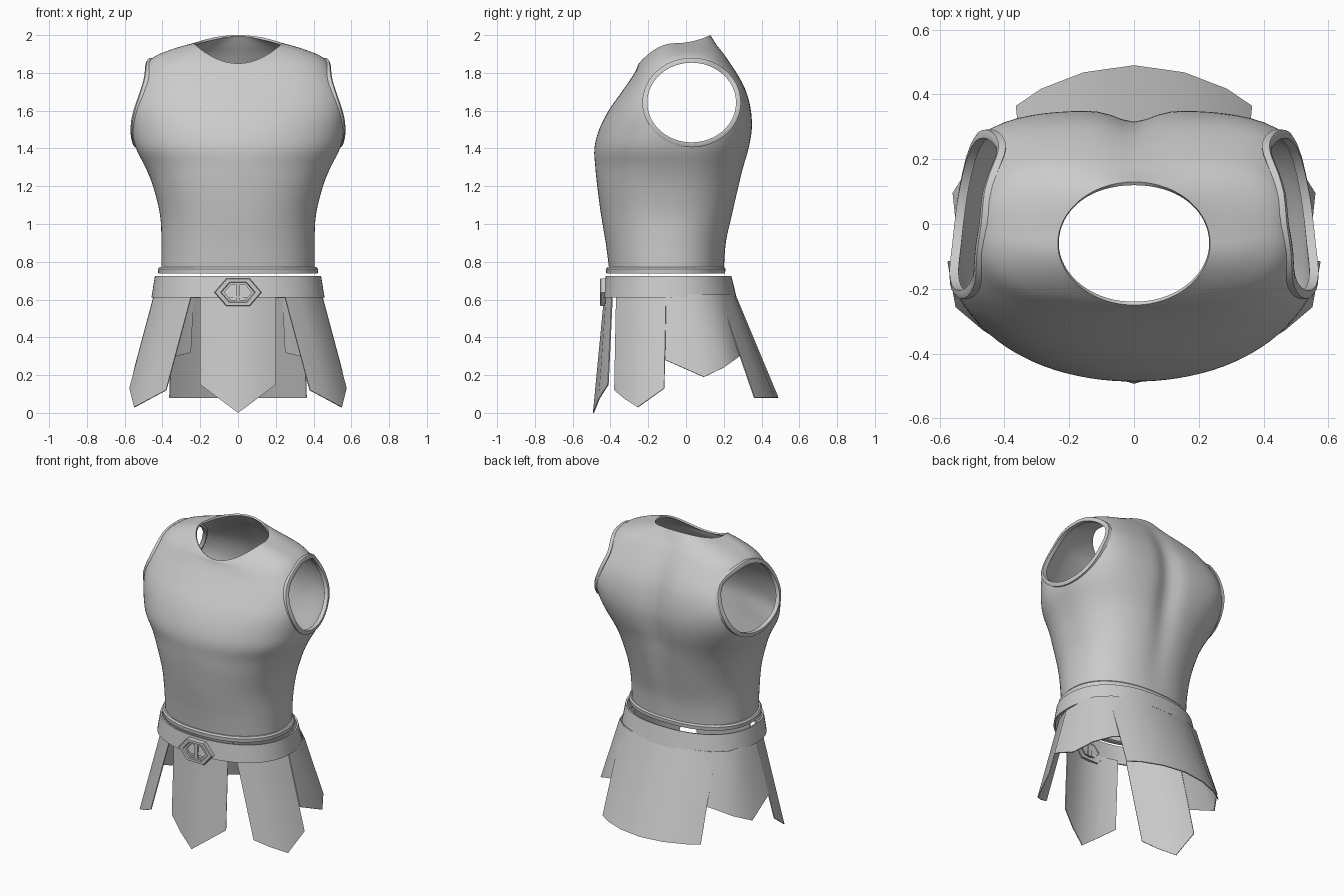
import bpy, bmesh, math
from mathutils import Vector
from mathutils.bvhtree import BVHTree

if "Cube" in bpy.data.objects:
    bpy.data.objects.remove(bpy.data.objects["Cube"])

SEG = 96


def make(name, verts, faces, thick=0, offset=-1, mirror=False, angle=35):
    me = bpy.data.meshes.new(name)
    me.from_pydata(verts, [], faces)
    ob = bpy.data.objects.new(name, me)
    bpy.context.collection.objects.link(ob)
    if mirror:
        m = ob.modifiers.new("mirror", 'MIRROR')
        m.use_clip = True
    if thick:
        s = ob.modifiers.new("thickness", 'SOLIDIFY')
        s.thickness, s.offset = thick, offset
    activate(ob)
    for m in list(ob.modifiers):
        bpy.ops.object.modifier_apply(modifier=m.name)
    bpy.ops.object.shade_smooth_by_angle(angle=math.radians(angle))
    return ob


def activate(ob):
    bpy.ops.object.select_all(action='DESELECT')
    ob.select_set(True)
    bpy.context.view_layer.objects.active = ob


def loft(name, rings, closed=False, **kw):
    n = len(rings[0])
    verts = [p for r in rings for p in r]
    count = len(rings)
    faces = []
    for k in range(count if closed else count - 1):
        a, b = k * n, (k + 1) % count * n
        faces += [(a + i, a + (i + 1) % n, b + (i + 1) % n, b + i) for i in range(n)]
    return make(name, verts, faces, **kw)


def body_ring(zf, zs, zb, a, yf, yb, yc, nf, nb, groove=0):
    """Rounded section with separate front and back shape, plus a spine groove."""
    pts = []
    for i in range(SEG):
        u = 2 * math.pi * i / SEG
        c, s = math.cos(u), math.sin(u)
        n, d, ze = (nb, yb - yc, zb) if s >= 0 else (nf, yc - yf, zf)
        r = (abs(c) ** n + abs(s) ** n) ** (-1 / n)
        x, y = a * r * c, yc + d * r * s
        if s > 0:
            y -= groove * math.exp(-(x / 0.075) ** 2)
        pts.append((x, y, zs + (ze - zs) * s * s))
    return pts


def spline(rows, steps):
    """Catmull-Rom interpolation through rows of parameters."""
    out = []
    for k in range(len(rows) - 1):
        p = [rows[max(k - 1, 0)], rows[k], rows[k + 1], rows[min(k + 2, len(rows) - 1)]]
        for j in range(steps):
            t = j / steps
            out.append([0.5 * (2 * b + (c - a) * t + (2 * a - 5 * b + 4 * c - d) * t * t
                               + (3 * b - a - 3 * c + d) * t ** 3) for a, b, c, d in zip(*p)])
    return out + [list(rows[-1])]


# Torso shell: z front/side/back, half width, y front/back/centre, exponents, groove
rows = [
    (.745, .745, .745, .405, -.405, .20, -.10, 2.2, 2.3, 0),
    (.90, .90, .90, .405, -.425, .215, -.10, 2.2, 2.3, .005),
    (1.05, 1.05, 1.05, .413, -.45, .25, -.10, 2.2, 2.4, .012),
    (1.2, 1.2, 1.2, .45, -.47, .285, -.10, 2.2, 2.5, .02),
    (1.3, 1.3, 1.3, .49, -.48, .308, -.11, 2.1, 2.7, .028),
    (1.4, 1.4, 1.4, .54, -.485, .335, -.12, 2.1, 3.0, .035),
    (1.5, 1.5, 1.5, .562, -.46, .35, -.12, 2.1, 3.5, .035),
    (1.6, 1.6, 1.6, .565, -.41, .345, -.12, 2.2, 4.0, .035),
    (1.7, 1.7, 1.7, .545, -.34, .32, -.10, 2.4, 4.0, .03),
    (1.775, 1.79, 1.79, .508, -.288, .275, -.06, 2.6, 3.5, .02),
    (1.82, 1.875, 1.89, .458, -.262, .21, -.03, 2.5, 3.0, .01),
    (1.84, 1.925, 1.95, .35, -.255, .165, -.05, 2.2, 2.4, .005),
    (1.85, 1.957, 2.0, .235, -.25, .13, -.06, 2.0, 2.0, 0),
]
rings = [body_ring(*r) for r in spline(rows, 4)]
torso = loft("torso", rings, thick=.012)

# Armhole outline found on the torso surface
tree = BVHTree.FromPolygons([v.co[:] for v in torso.data.vertices],
                            [p.vertices[:] for p in torso.data.polygons])
hole = []
for i in range(48):
    u = 2 * math.pi * i / 48
    y, z = .03 + .247 * math.cos(u), 1.643 + .223 * math.sin(u)
    hit = tree.ray_cast(Vector((2, y, z)), Vector((-1, 0, 0)))[0]
    hole.append(hit if hit else Vector((.46, y, z)))

# Cut both armholes and add their raised rims
for side, label in ((1, "left"), (-1, "right")):
    cutter = loft("cutter", [[(side * x, p.y, p.z) for p in hole] for x in (.38, .9)])
    bm = bmesh.new()
    bm.from_mesh(cutter.data)
    bmesh.ops.holes_fill(bm, edges=bm.edges[:], sides=0)
    bmesh.ops.recalc_face_normals(bm, faces=bm.faces)
    bm.to_mesh(cutter.data)
    bm.free()
    b = torso.modifiers.new("armhole", 'BOOLEAN')
    b.operation, b.solver, b.object = 'DIFFERENCE', 'EXACT', cutter
    activate(torso)
    bpy.ops.object.modifier_apply(modifier=b.name)
    bpy.data.objects.remove(cutter)

    center = Vector((0, .03, 1.643))
    rim = []
    for dx, dr in ((-.018, -.012), (-.018, .014), (.004, .014), (.01, .004), (.01, -.012)):
        ring = []
        for p in hole:
            out = Vector((0, p.y - center.y, p.z - center.z)).normalized()
            q = p + out * dr
            ring.append((side * (p.x + dx), q.y, q.z))
        rim.append(ring if side > 0 else ring[::-1])
    loft(label + "_armhole_rim", rim[::-1], closed=True)
activate(torso)
bpy.ops.object.shade_smooth_by_angle(angle=math.radians(40))


def waist(z, grow, a=.41, yf=-.41, yb=.195):
    return body_ring(z, z, z, a + grow, yf - grow, yb + grow, -.1, 2.2, 2.3)


# Waist rim and belt
loft("waist_rim", [waist(.738, -.012), waist(.738, .012), waist(.762, .014),
                   waist(.772, .006), waist(.772, -.012)], closed=True)
loft("belt", [waist(.612, 0, .458, -.44, .268), waist(.725, 0, .44, -.425, .24)], thick=.012)


# Belt buckle: hexagonal frame with a middle bar
def hexagon(s, y):
    shape = ((.125, 0), (.062, .073), (-.062, .073), (-.125, 0), (-.062, -.073), (.062, -.073))
    return [(x * s, y, .638 + z * s) for x, z in shape]


loft("buckle_frame", [hexagon(1, -.415), hexagon(1, -.45), hexagon(.96, -.455), hexagon(.74, -.455),
                      hexagon(.70, -.447), hexagon(.58, -.447), hexagon(.58, -.415)], angle=20)
bpy.ops.mesh.primitive_cube_add(size=1, location=(0, -.432, .638))
bar = bpy.context.object
bar.name = "buckle_bar"
bar.scale = (.022, .03, .09)


# Skirt flaps: each column runs from a belt point to a hem point
def flap(name, top, hem):
    n = len(top)
    verts = [(x, y, .625) for x, y in top] + hem
    faces = [(i, n + i, n + i + 1, i + 1) for i in range(n - 1)]
    make(name, verts, faces, thick=.006, offset=0, mirror=True)


flap("front_flap", [(0, -.43), (.1, -.42), (.2, -.39)],
     [(0, -.49, 0), (.1, -.46, .075), (.2, -.412, .15)])
flap("front_side_flaps", [(.245, -.368), (.32, -.318), (.39, -.24), (.44, -.105)],
     [(.38, -.378, .12), (.465, -.325, .075), (.548, -.255, .03), (.573, -.115, .13)])
flap("back_side_flaps", [(.443, -.105), (.44, .01), (.405, .12), (.33, .19), (.235, .228)],
     [(.535, -.11, .28), (.557, .095, .19), (.49, .2, .24), (.39, .262, .285), (.25, .31, .32)])
flap("back_flap", [(0, .26), (.13, .253), (.25, .225), (.345, .175)],
     [(0, .487, .08), (.155, .465, .08), (.285, .415, .08), (.363, .362, .08)])
